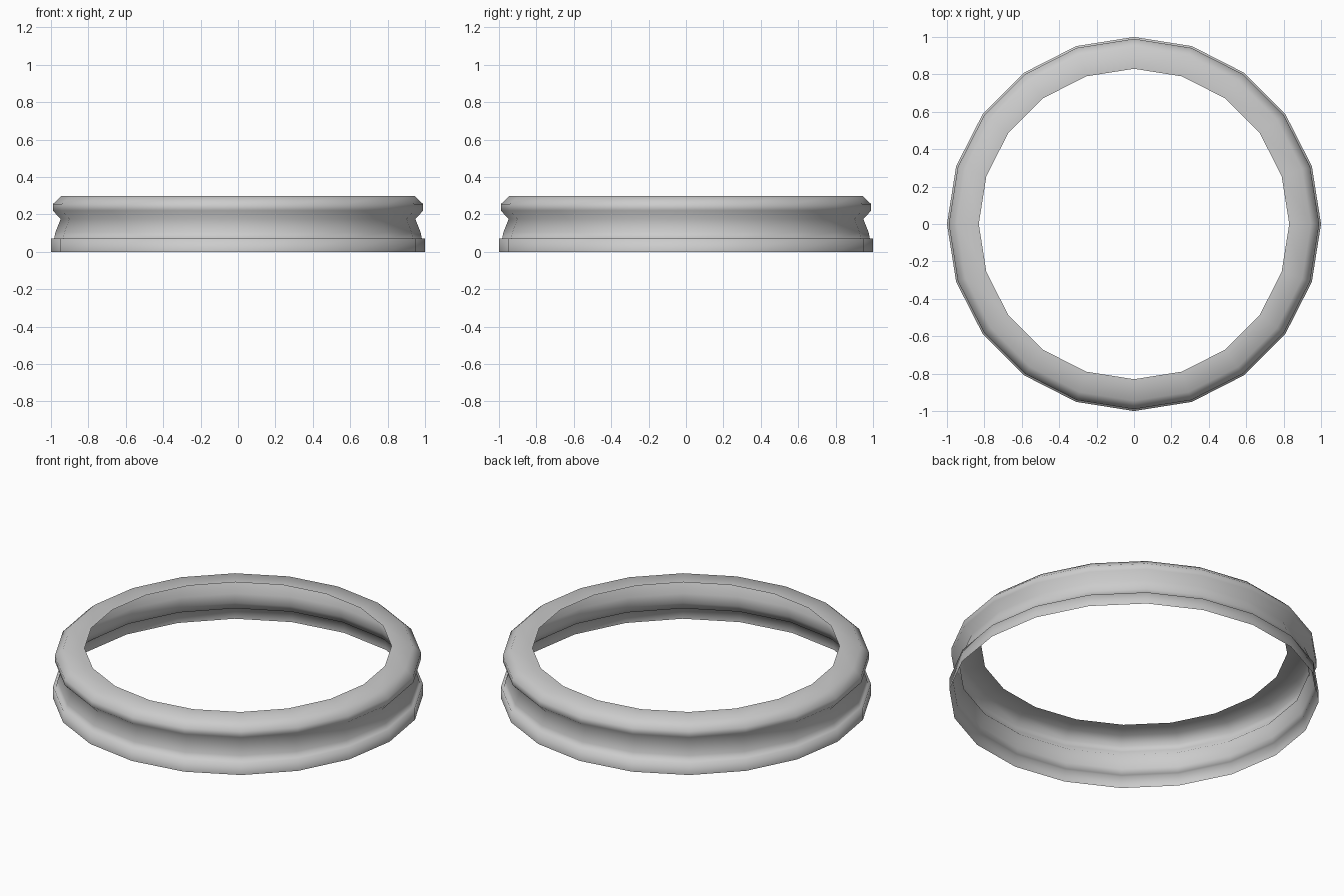
import bpy, bmesh
from math import cos, sin, tau

if "Cube" in bpy.data.objects:
    bpy.data.objects.remove(bpy.data.objects["Cube"])

SIDES = 20
# Outer wall profile (radius, height): foot band, groove, bead, chamfer, top lip
PROFILE = [(1.0, 0.0), (1.0, 0.07), (0.983, 0.07), (0.976, 0.105),
           (0.948, 0.175), (0.99, 0.22), (0.99, 0.255),
           (0.945, 0.297), (0.83, 0.297)]

# Open-bottomed ring shell, lathed around z
bm = bmesh.new()
rings = [[bm.verts.new((r * cos(tau * i / SIDES), r * sin(tau * i / SIDES), z))
          for i in range(SIDES)] for r, z in PROFILE]
for a, b in zip(rings, rings[1:]):
    for i in range(SIDES):
        j = (i + 1) % SIDES
        bm.faces.new((a[i], a[j], b[j], b[i])).smooth = True

mesh = bpy.data.meshes.new("moulded_ring")
bm.to_mesh(mesh)
bm.free()
ring = bpy.data.objects.new("moulded_ring", mesh)
bpy.context.collection.objects.link(ring)
